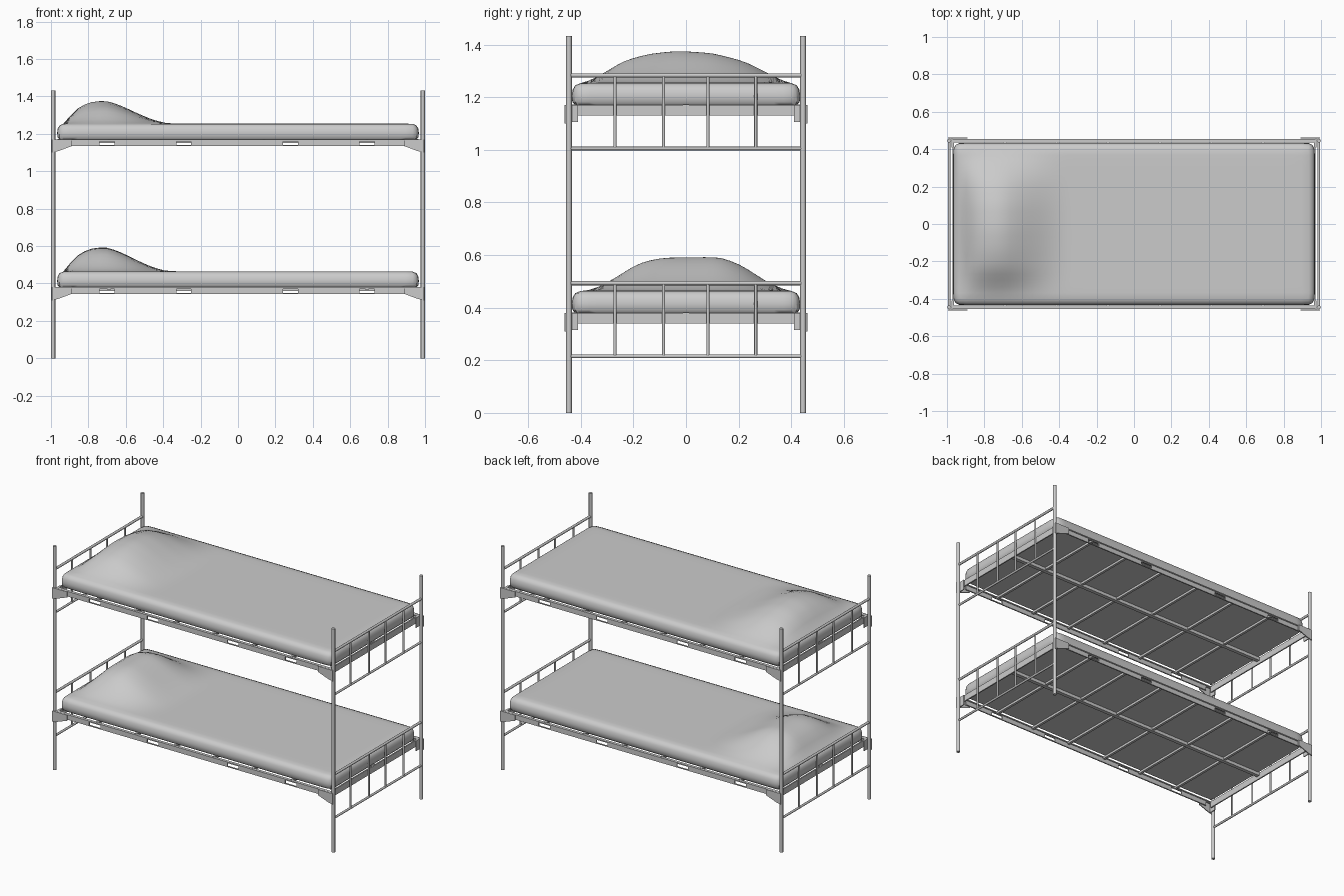
import bpy, bmesh, math
from mathutils import Vector

cube = bpy.data.objects.get("Cube")
if cube:
    bpy.data.objects.remove(cube, do_unlink=True)

grey = bpy.data.materials.new("plain_grey")
grey.use_nodes = True
tint = (0.6, 0.6, 0.6, 1)
grey.diffuse_color = tint
grey.node_tree.nodes["Principled BSDF"].inputs["Base Color"].default_value = tint


def finish(name, bm, smooth=40):
    bmesh.ops.recalc_face_normals(bm, faces=bm.faces)
    mesh = bpy.data.meshes.new(name)
    bm.to_mesh(mesh)
    bm.free()
    mesh.materials.append(grey)
    obj = bpy.data.objects.new(name, mesh)
    bpy.context.collection.objects.link(obj)
    bpy.ops.object.select_all(action='DESELECT')
    obj.select_set(True)
    bpy.context.view_layer.objects.active = obj
    bpy.ops.object.shade_smooth_by_angle(angle=math.radians(smooth))
    return obj


def add_tube(bm, a, b, radius, sides=10):
    a, b = Vector(a), Vector(b)
    made = bmesh.ops.create_cone(bm, cap_ends=True, segments=sides, radius1=radius,
                                 radius2=radius, depth=(b - a).length)
    turn = (b - a).to_track_quat('Z', 'Y')
    for v in made["verts"]:
        v.co = turn @ v.co + (a + b) / 2


def add_box(bm, low, high):
    for v in bmesh.ops.create_cube(bm, size=1)["verts"]:
        v.co = [l + (h - l) * (c + 0.5) for l, h, c in zip(low, high, v.co)]


def add_plate(bm, outline, y0, y1):
    # Extrude an x-z outline along y
    face = bm.faces.new([bm.verts.new((x, y0, z)) for x, z in outline])
    out = bmesh.ops.extrude_face_region(bm, geom=[face])["geom"]
    for v in out:
        if isinstance(v, bmesh.types.BMVert):
            v.co.y = y1


def ramp(points, t):
    # Eased interpolation through (position, value) pairs
    if t <= points[0][0]:
        return points[0][1]
    for (a, va), (b, vb) in zip(points, points[1:]):
        if t <= b:
            return va + (vb - va) * (t - a) / (b - a)
    return points[-1][1]


POST_X, POST_Y = 0.988, 0.445

# Corner posts
for sx, side in ((-1, "right"), (1, "left")):
    for sy, end in ((-1, "front"), (1, "back")):
        bm = bmesh.new()
        add_tube(bm, (sx * POST_X, sy * POST_Y, 0), (sx * POST_X, sy * POST_Y, 1.432), 0.011, 12)
        finish(f"{end}_{side}_post", bm)


def guard(name, base, sx):
    # End ladder: two cross rails and four uprights
    bm = bmesh.new()
    x = sx * POST_X
    for z, r in ((base + 0.113, 0.008), (base - 0.165, 0.007)):
        add_tube(bm, (x, -POST_Y, z), (x, POST_Y, z), r)
    for y in (-0.27, -0.085, 0.083, 0.265):
        add_tube(bm, (x, y, base - 0.165), (x, y, base + 0.113), 0.006)
    finish(name, bm)


def side_rail(name, base, sy):
    # Slotted web with a narrow flange on top
    bm = bmesh.new()
    y0, y1 = sorted((sy * 0.442, sy * 0.45))
    low, high = base - 0.035, base
    add_box(bm, (-0.975, y0, high - 0.01), (0.975, y1, high))
    add_box(bm, (-0.9, y0, low), (0.9, y1, low + 0.005))
    left = -0.93
    for centre in (-0.7, -0.29, 0.28, 0.69, None):
        right = 0.93 if centre is None else centre - 0.04
        add_box(bm, (left, y0, low), (right, y1, high - 0.008))
        left = right + 0.08
    f0, f1 = sorted((sy * 0.436, sy * 0.455))
    add_box(bm, (-0.97, f0, high - 0.006), (0.97, f1, high))
    finish(name, bm)


def brackets(name, base, sy):
    # Tapered gussets wrapping the corners
    bm = bmesh.new()
    for sx in (-1, 1):
        outline = [(sx * 0.994, base - 0.07), (sx * 0.96, base - 0.062), (sx * 0.89, base - 0.036),
                   (sx * 0.89, base), (sx * 0.994, base)]
        add_plate(bm, outline, sy * 0.456, sy * 0.462)
        x0, x1 = sorted((sx * 0.97, sx * 0.976))
        y0, y1 = sorted((sy * 0.41, sy * 0.46))
        add_box(bm, (x0, y0, base - 0.065), (x1, y1, base))
    finish(name, bm)


def bed_base(name, base):
    # End rails, cross slats and centre spine
    bm = bmesh.new()
    for sx in (-1, 1):
        x0, x1 = sorted((sx * 0.962, sx * 0.97))
        add_box(bm, (x0, -0.44, base - 0.04), (x1, 0.44, base))
    for i in range(6):
        x = -0.69 + i * 0.276
        add_box(bm, (x - 0.008, -0.443, base - 0.014), (x + 0.008, 0.443, base + 0.002))
    add_box(bm, (-0.965, -0.012, base - 0.02), (0.965, 0.012, base + 0.002))
    finish(name, bm)


HALF_X, HALF_Y, CORNER = 0.967, 0.434, 0.045
EDGE = [(0.012, 0.0), (0.002, 0.012), (0.0, 0.035), (0.003, 0.058), (0.013, 0.075), (0.032, 0.083)]


def lines(half, inner):
    # Grid lines: packed edge rows plus an even interior
    ends = [half - inset for inset, _ in EDGE]
    span = ends[-1]
    mid = [-span + 2 * span * i / inner for i in range(1, inner)]
    return [-e for e in ends] + mid + ends[::-1]


def mattress(name, base, along, across):
    bm = bmesh.new()
    xs, ys = lines(HALF_X, 48), lines(HALF_Y, 24)
    rows = []
    for i, gx in enumerate(xs):
        row = []
        for j, gy in enumerate(ys):
            depth = min(i, j, len(xs) - 1 - i, len(ys) - 1 - j)
            z = base + (EDGE[depth][1] if depth < len(EDGE) else 0.085)
            if depth >= len(EDGE) - 1:
                z += ramp(along, gx) * ramp(across, gy)
            x, y = gx, gy
            # Round the corners in plan
            dx, dy = abs(gx) - HALF_X + CORNER, abs(gy) - HALF_Y + CORNER
            if dx > 0 and dy > 0:
                k = max(dx, dy) / math.hypot(dx, dy)
                x = math.copysign(HALF_X - CORNER + dx * k, gx)
                y = math.copysign(HALF_Y - CORNER + dy * k, gy)
            row.append(bm.verts.new((x, y, z)))
        rows.append(row)
    for a, b in zip(rows, rows[1:]):
        for j in range(len(ys) - 1):
            bm.faces.new((a[j], b[j], b[j + 1], a[j + 1]))
    # Soften the pillow mound
    top = [v for v in bm.verts if v.co.z > base + 0.084]
    for _ in range(2):
        bmesh.ops.smooth_vert(bm, verts=top, factor=0.5, use_axis_z=True)
    rim = [e for e in bm.edges if e.is_boundary]
    bmesh.ops.edgeloop_fill(bm, edges=rim)
    finish(name, bm, 50)


# Pillow mounds: height along the bed, then spread across it
mound = [(-0.935, 0.0), (-0.86, 0.088), (-0.79, 0.122), (-0.7, 0.128), (-0.62, 0.098),
         (-0.54, 0.058), (-0.46, 0.022), (-0.38, 0.0)]
flat_spread = [(-0.36, 0.0), (-0.29, 0.28), (-0.18, 0.84), (-0.09, 1.0), (0.13, 1.02),
               (0.21, 0.78), (0.31, 0.25), (0.38, 0.0)]
arched_spread = [(-0.38, 0.0), (-0.31, 0.3), (-0.24, 0.66), (-0.14, 0.88), (-0.03, 0.97),
                 (0.1, 0.9), (0.22, 0.66), (0.31, 0.3), (0.38, 0.0)]

# Two identical bunks, each with its own pillow shape
for tier, base, spread in (("lower", 0.38, flat_spread), ("upper", 1.17, arched_spread)):
    for s, side, end in ((-1, "front", "head"), (1, "back", "foot")):
        guard(f"{tier}_{end}_guard", base, s)
        side_rail(f"{tier}_{side}_rail", base, s)
        brackets(f"{tier}_{side}_brackets", base, s)
    bed_base(f"{tier}_bed_base", base)
    mattress(f"{tier}_mattress", base, mound, spread)
